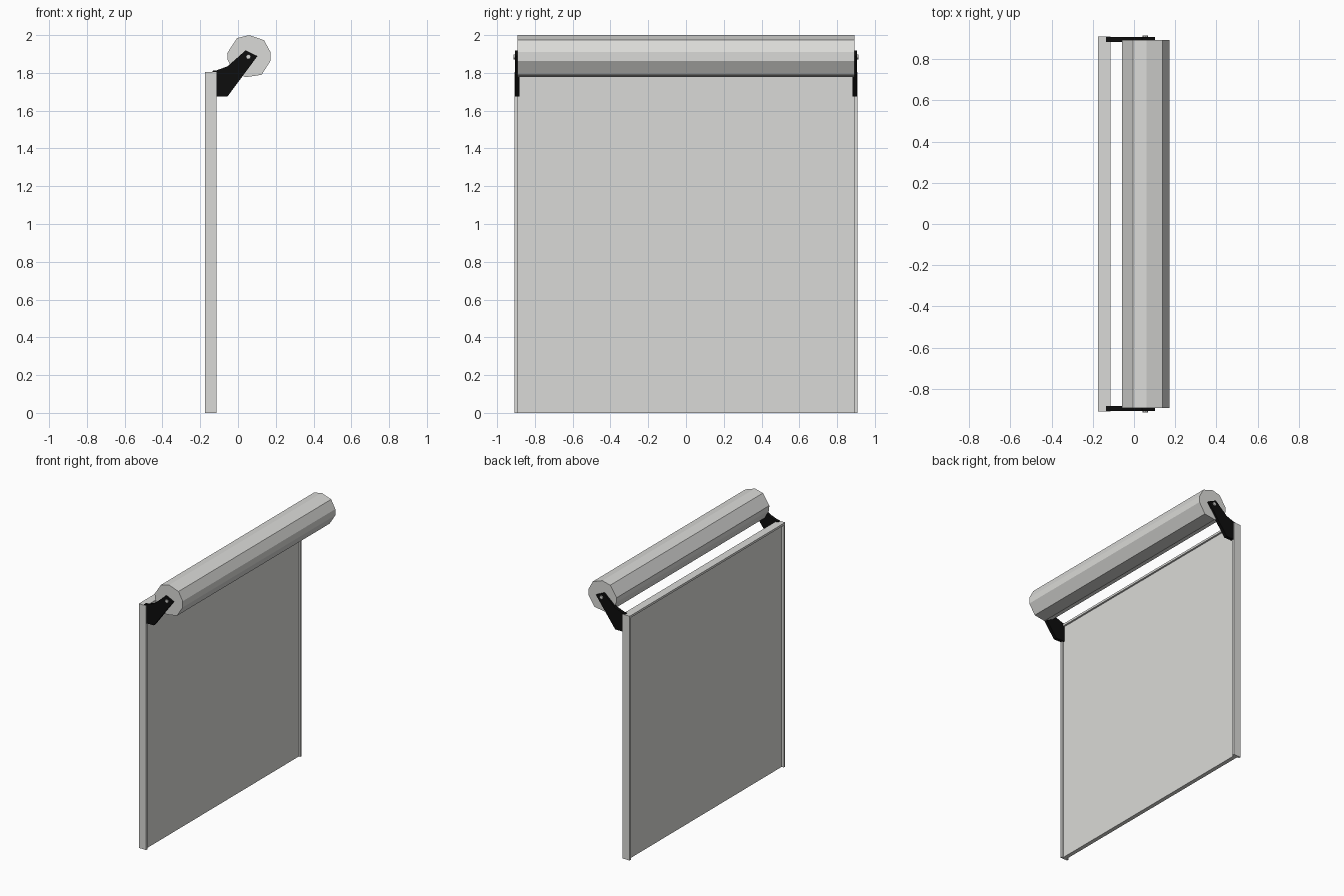
import bpy, bmesh, math

if "Cube" in bpy.data.objects:
    bpy.data.objects.remove(bpy.data.objects["Cube"])


def material(name, rgb):
    m = bpy.data.materials.new(name)
    m.diffuse_color = (*rgb, 1)
    m.use_nodes = True
    m.node_tree.nodes["Principled BSDF"].inputs["Base Color"].default_value = m.diffuse_color
    return m


GREY = material("light_grey", (0.70, 0.70, 0.68))
BLACK = material("bracket_black", (0.004, 0.004, 0.004))


def extrude_y(name, profile, y0, y1, mat):
    """Extrude a closed x-z profile between two y positions."""
    bm = bmesh.new()
    face = bm.faces.new([bm.verts.new((x, y0, z)) for x, z in profile])
    out = bmesh.ops.extrude_face_region(bm, geom=[face])
    moved = [v for v in out["geom"] if isinstance(v, bmesh.types.BMVert)]
    bmesh.ops.translate(bm, verts=moved, vec=(0, y1 - y0, 0))
    bmesh.ops.recalc_face_normals(bm, faces=bm.faces)
    mesh = bpy.data.meshes.new(name)
    bm.to_mesh(mesh)
    bm.free()
    mesh.materials.append(mat)
    ob = bpy.data.objects.new(name, mesh)
    bpy.context.collection.objects.link(ob)
    return ob


def rect(x0, x1, z0, z1):
    return [(x0, z0), (x1, z0), (x1, z1), (x0, z1)]


# Frame dimensions
X0, X1, TOP, END, WALL = -0.175, -0.115, 1.806, 0.909, 0.016
INNER = END - WALL

# Lowered curtain, recessed inside the frame
extrude_y("curtain", rect(-0.158, -0.128, 0, TOP - WALL), -INNER, INNER, GREY)

# Header across the top of the frame
extrude_y("header", rect(X0, X1, TOP - WALL, TOP), -INNER, INNER, GREY)

# Rolled-up drum with an uneven faceted section
drum = [(0.06, 2.0), (0.138, 1.973), (0.172, 1.91), (0.172, 1.864),
        (0.125, 1.79), (0.04, 1.777), (-0.027, 1.81), (-0.055, 1.87),
        (-0.057, 1.905), (-0.005, 1.984)]
extrude_y("roller_drum", drum, -0.892, 0.892, GREY)

# Bracket plate and axle pin sections
plate = [(-0.135, 1.676), (-0.055, 1.676), (0.103, 1.889), (0.04, 1.919),
         (-0.055, 1.835), (-0.112, 1.814), (-0.135, 1.811)]
pin = [(0.055 + 0.013 * math.cos(a), 1.885 + 0.013 * math.sin(a))
       for a in (math.tau * i / 8 for i in range(8))]

# Parts repeated at both ends
for side, s in (("front", -1), ("back", 1)):
    extrude_y(side + "_rail", rect(X0, X1, 0, TOP), s * INNER, s * END, GREY)
    extrude_y(side + "_bracket", plate, s * 0.882, s * 0.906, BLACK)
    extrude_y(side + "_axle_pin", pin, s * 0.88, s * 0.914, GREY)
